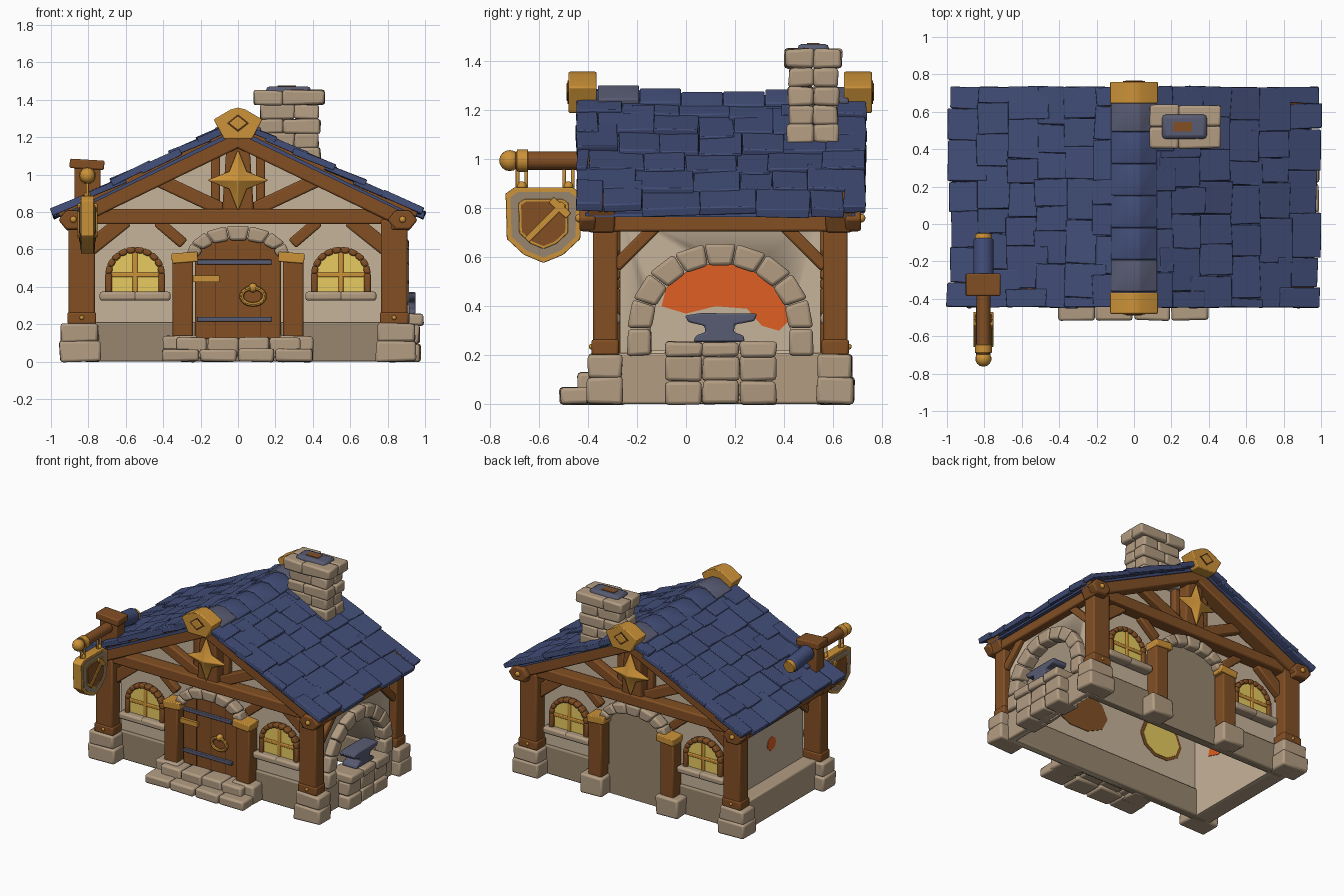
import bpy, bmesh, math, random
from mathutils import Matrix, Vector, Euler

random.seed(4)
cube = bpy.data.objects.get("Cube")
if cube:
    bpy.data.objects.remove(cube)


def material(name, *rgb):
    lin = [((c / 255 + 0.055) / 1.055) ** 2.4 for c in rgb] + [1]
    m = bpy.data.materials.new(name)
    m.use_nodes = True
    m.diffuse_color = lin
    node = next(n for n in m.node_tree.nodes if n.type == 'BSDF_PRINCIPLED')
    node.inputs["Base Color"].default_value = lin
    node.inputs["Roughness"].default_value = 0.8
    return m


BLUE = material("roof blue", 66, 78, 120)
WOOD = material("wood", 130, 79, 36)
GOLD = material("gold", 204, 146, 56)
STONE = material("stone", 178, 156, 130)
BASE = material("foundation", 152, 134, 110)
PLASTER = material("plaster", 198, 179, 154)
IRON = material("iron", 88, 91, 114)
EMBER = material("ember", 224, 94, 34)
GLOW = material("window glow", 250, 220, 104)
DARK = material("dark wood", 98, 58, 28)


# Shape helpers: each adds geometry to a bmesh
def box(bm, lo, hi, rot=(0, 0, 0), wob=0.0):
    lo, hi = Vector(lo), Vector(hi)
    mat = Matrix.LocRotScale((lo + hi) / 2, Euler(rot), hi - lo)
    for v in bmesh.ops.create_cube(bm, size=1, matrix=mat)["verts"]:
        v.co += Vector([random.uniform(-wob, wob) for _ in range(3)])


def prism(bm, pts, lo, hi, axis='y'):
    place = (lambda u, v, t: (u, t, v)) if axis == 'y' else (lambda u, v, t: (t, u, v))
    a, b = [[bm.verts.new(place(u, v, t)) for u, v in pts] for t in (lo, hi)]
    bm.faces.new(a)
    bm.faces.new(b)
    for i in range(len(a)):
        j = (i + 1) % len(a)
        bm.faces.new((a[i], a[j], b[j], b[i]))


def beam(bm, p, q, w, lo, hi, axis='y'):
    p, q = Vector(p), Vector(q)
    d = (q - p).normalized() * w / 2
    n = Vector((-d.y, d.x))
    prism(bm, [p + n, q + n, q - n, p - n], lo, hi, axis)


def rod(bm, p, q, r, seg=14):
    p, q = Vector(p), Vector(q)
    rot = (q - p).to_track_quat('Z', 'Y').to_matrix().to_4x4()
    bmesh.ops.create_cone(bm, cap_ends=True, segments=seg, radius1=r, radius2=r,
                          depth=(q - p).length, matrix=Matrix.Translation((p + q) / 2) @ rot)


def ball(bm, loc, r):
    bmesh.ops.create_uvsphere(bm, u_segments=14, v_segments=8, radius=r, matrix=Matrix.Translation(loc))


def oval(u, v, a, h, n=10):
    return [(u + a * math.cos(math.tau * i / n), v + h * math.sin(math.tau * i / n)) for i in range(n)]


def arch(c, half, z0, spring, rise, n=14):
    return [(c + half, z0)] + [(c + half * math.cos(math.pi * i / n), spring + rise * math.sin(math.pi * i / n))
                               for i in range(n + 1)] + [(c - half, z0)]


def ring(bm, c, spring, inner, outer, n, lo, hi, axis='y', gap=0.0):
    for i in range(n):
        t0, t1 = math.pi * i / n + gap, math.pi * (i + 1) / n - gap
        prism(bm, [(c + a * math.cos(t), spring + h * math.sin(t))
                   for (a, h), t in ((inner, t0), (outer, t0), (outer, t1), (inner, t1))], lo, hi, axis)


def finish(name, bm, mat, bevel=0.01):
    bmesh.ops.recalc_face_normals(bm, faces=bm.faces)
    me = bpy.data.meshes.new(name)
    bm.to_mesh(me)
    bm.free()
    ob = bpy.data.objects.new(name, me)
    bpy.context.collection.objects.link(ob)
    me.materials.append(mat)
    bpy.ops.object.select_all(action='DESELECT')
    ob.select_set(True)
    bpy.context.view_layer.objects.active = ob
    bpy.ops.object.shade_smooth_by_angle(angle=math.radians(40 if bevel else 25))
    if bevel:
        mod = ob.modifiers.new("soft edges", 'BEVEL')
        mod.width, mod.segments, mod.limit_method = bevel, 2, 'ANGLE'
    return ob


def build(name, mat, fn, bevel=0.01):
    bm = bmesh.new()
    fn(bm)
    return finish(name, bm, mat, bevel)


MID = 0.14   # depth of the house centre line


# Hollow plaster body with a forge opening cut in the right wall
def house(l, r, e, z0, top):
    return lambda bm: prism(bm, [(l, z0), (r, z0), (r, top - r / 2), (0, top), (l, top + l / 2)],
                            MID - e, MID + e)


body = build("plaster_walls", PLASTER, house(-0.77, 0.86, 0.41, 0.0, 1.22), 0)
cutters = [build("inside_cutter", PLASTER, house(-0.74, 0.83, 0.385, -0.1, 1.17), 0),
           build("forge_cutter", PLASTER,
                 lambda bm: prism(bm, arch(MID, 0.285, 0.22, 0.3, 0.275), 0.7, 1.0, 'x'), 0)]
bpy.context.view_layer.objects.active = body
for c in cutters:
    mod = body.modifiers.new("cut", 'BOOLEAN')
    mod.operation, mod.solver, mod.object = 'DIFFERENCE', 'EXACT', c
    bpy.ops.object.modifier_apply(modifier=mod.name)
    bpy.data.objects.remove(c)

# Colour patches on the inner walls and the glow on the left wall
glow_shape = [(-0.1, 0.4), (0, 0.37), (0.12, 0.4), (0.25, 0.39), (0.31, 0.32), (0.38, 0.3), (0.42, 0.34),
              (0.42, 0.45), (0.36, 0.53), (0.28, 0.58), (0.1, 0.58), (0, 0.55), (-0.08, 0.48)]
build("forge_glow", EMBER, lambda bm: prism(bm, glow_shape, -0.742, -0.735, 'x'), 0)
build("wall_glow", EMBER, lambda bm: prism(bm, oval(0.1, 0.45, 0.05, 0.05), -0.774, -0.768, 'x'), 0)
build("inner_door_patch", WOOD, lambda bm: [prism(bm, oval(0.28, 0.46, 0.25, 0.16), -0.247, -0.24),
                                            prism(bm, oval(-0.44, 0.48, 0.18, 0.15), -0.247, -0.242)], 0)
build("inner_window_patch", GLOW, lambda bm: prism(bm, oval(-0.44, 0.48, 0.155, 0.13), -0.247, -0.238), 0)

# Foundation walls
bm = bmesh.new()
for s in (-1, 1):
    y = MID + s * 0.4
    box(bm, (-0.85, y - 0.03, 0), (0.85, y + 0.03, 0.21))
finish("foundation_walls", bm, BASE)
bm = bmesh.new()
for a, b in ((-0.88, -0.75), (0.83, 0.885)):
    box(bm, (a, -0.29, 0), (b, 0.57, 0.21))
finish("side_foundations", bm, STONE)

# Front and back get the same timber frame, windows and ornaments
for side, end in ((-1, "front"), (1, "back")):
    def Y(d, s=side):
        return MID + s * (0.41 + d)

    wood, stone, gold, glow, dark = [bmesh.new() for _ in range(5)]
    box(wood, (-0.9, min(Y(0), Y(0.1)), 0.735), (0.9, max(Y(0), Y(0.1)), 0.815))
    prism(wood, [(-0.085, 0.8), (0.085, 0.8), (0.06, 1.18), (-0.06, 1.18)], Y(0), Y(0.09))
    for s in (-1, 1):
        beam(wood, (s * 0.94, 0.75), (0, 1.205), 0.115, Y(0.02), Y(0.13))
        beam(wood, (s * 0.08, 0.81), (s * 0.42, 0.97), 0.075, Y(0), Y(0.06))
        beam(wood, (s * 0.12, 0.8), (s * 0.12, 1.12), 0.05, Y(0), Y(0.05))
        beam(wood, (s * 0.8, 0.6), (s * 0.6, 0.76), 0.085, Y(0), Y(0.06))
        beam(wood, (s * 0.29, 0.63), (s * 0.43, 0.75), 0.06, Y(0), Y(0.05))
        # Corner post, collar and beam end
        ym = Y(0.06)
        box(wood, (s * 0.835 - 0.07, ym - 0.05, 0.19), (s * 0.835 + 0.07, ym + 0.05, 0.76))
        box(wood, (s * 0.835 - 0.077, ym - 0.056, 0.2), (s * 0.835 + 0.077, ym + 0.056, 0.265))
        prism(wood, oval(s * 0.88, 0.757, 0.08, 0.058, 6), Y(0.1), Y(0.165))
        ball(gold, (s * 0.88, Y(0.165), 0.76), 0.018)
        ball(gold, (s * 0.835, Y(0.115), 0.235), 0.012)
        for z0, z1, g in ((0, 0.11, 0.008), (0.105, 0.205, 0)):
            box(stone, (s * 0.845 - 0.1 - g, ym - 0.068 - g, z0), (s * 0.845 + 0.1 + g, ym + 0.068 + g, z1), wob=0.005)
        # Doorway post
        ym = Y(0.05)
        box(wood, (s * 0.295 - 0.055, ym - 0.05, 0.13), (s * 0.295 + 0.055, ym + 0.05, 0.54))
        box(gold, (s * 0.285 - 0.07, ym - 0.06, 0.53), (s * 0.285 + 0.07, ym + 0.06, 0.583), (0, s * 0.08, 0))
        box(stone, (s * 0.31 - 0.09, ym - 0.075, 0), (s * 0.31 + 0.09, ym + 0.075, 0.14), wob=0.005)
        # Window
        x = s * 0.55
        prism(glow, arch(x, 0.135, 0.37, 0.47, 0.12), Y(0), Y(0.03))
        ring(wood, x, 0.47, (0.125, 0.112), (0.16, 0.145), 10, Y(0), Y(0.05))
        for t in (-1, 1):
            beam(wood, (x + t * 0.1425, 0.36), (x + t * 0.1425, 0.475), 0.035, Y(0), Y(0.05))
        beam(gold, (x, 0.36), (x, 0.59), 0.026, Y(0.01), Y(0.038))
        beam(gold, (x - 0.13, 0.465), (x + 0.13, 0.465), 0.026, Y(0.01), Y(0.038))
        for t in (-0.09, 0.09):
            beam(stone, (x + t - 0.1, 0.35), (x + t + 0.1, 0.35), 0.048, Y(0), Y(0.08))
    ring(stone, 0, 0.56, (0.21, 0.09), (0.28, 0.17), 7, Y(0), Y(0.085), gap=0.008)

    # Gable star with raised centre
    tip = gold.verts.new((0, Y(0.15), 0.97))
    rim = [gold.verts.new((r * math.sin(i * math.pi / 4), Y(0.1), 0.97 + r * math.cos(i * math.pi / 4)))
           for i in range(8) for r in ((0.175, 0.07)[i % 2],)]
    for i in range(8):
        gold.faces.new((tip, rim[i], rim[(i + 1) % 8]))
    gold.faces.new(rim)
    # Ridge ornament
    prism(gold, [(-0.13, 1.295), (-0.04, 1.348), (0, 1.358), (0.04, 1.348), (0.13, 1.295), (0.075, 1.19),
                 (-0.075, 1.19)], Y(0.095), Y(0.21))
    for bmx, r, d in ((dark, 0.06, 0.214), (gold, 0.05, 0.218)):
        prism(bmx, oval(0, 1.275, r, r * 0.8, 4), Y(0.2), Y(d))
    finish(end + "_timber_frame", wood, WOOD)
    finish(end + "_stonework", stone, STONE, 0.014)
    finish(end + "_gold_trim", gold, GOLD, 0.006)
    finish(end + "_window_panes", glow, GLOW, 0)
    finish(end + "_ornament_diamond", dark, DARK, 0)

# Front door and closed back archway
build("front_door", WOOD, lambda bm: prism(bm, arch(0, 0.23, 0.12, 0.56, 0.1), -0.27, -0.315))
build("back_archway", BASE, lambda bm: prism(bm, arch(0, 0.23, 0.0, 0.56, 0.1), 0.54, 0.575), 0)
build("door_plank_gaps", DARK, lambda bm: [box(bm, (x - 0.003, -0.317, 0.13), (x + 0.003, -0.31, 0.63))
                                           for x in (-0.12, 0, 0.12)], 0)
build("door_iron_straps", IRON, lambda bm: [box(bm, (-0.22, -0.335, z), (0.18, -0.31, z + 0.025))
                                            for z in (0.52, 0.215)], 0.004)
bm = bmesh.new()
box(bm, (-0.24, -0.335, 0.425), (-0.1, -0.31, 0.46))
ball(bm, (0.08, -0.325, 0.395), 0.025)
for i in range(14):
    t, u = [k * math.tau / 14 for k in (i, i + 1)]
    rod(bm, (0.08 + 0.062 * math.cos(t), -0.335, 0.35 + 0.045 * math.sin(t)),
        (0.08 + 0.062 * math.cos(u), -0.335, 0.35 + 0.045 * math.sin(u)), 0.012, 8)
finish("door_handle_and_hinge", bm, GOLD, 0)

# Front steps
bm = bmesh.new()
for i in range(4):
    box(bm, (-0.405 + i * 0.202, -0.515, 0), (-0.21 + i * 0.202, -0.36, 0.068), wob=0.005)
    box(bm, (-0.33 + i * 0.167, -0.44, 0.02), (-0.168 + i * 0.167, -0.27, 0.13), wob=0.005)
finish("front_steps", bm, STONE, 0.014)

# Side beams and side braces
bm = bmesh.new()
for s, wall in ((-1, -0.77), (1, 0.86)):
    box(bm, (s * 0.87 - 0.05, -0.43, 0.705), (s * 0.87 + 0.05, 0.71, 0.775))
    for t in (-1, 1):
        beam(bm, (MID + t * 0.43, 0.56), (MID + t * 0.26, 0.73), 0.05, wall, wall + s * 0.04, 'x')
finish("side_beams", bm, WOOD)

# Forge: stone arch, counter and anvil
bm = bmesh.new()
ring(bm, MID, 0.31, (0.28, 0.26), (0.38, 0.35), 9, 0.82, 0.915, 'x', 0.006)
for t in (-1, 1):
    box(bm, (0.82, MID + t * 0.33 - 0.048, 0.2), (0.915, MID + t * 0.33 + 0.048, 0.305), wob=0.004)
finish("forge_arch", bm, STONE, 0.014)
bm = bmesh.new()
for i in range(3):
    for z0, z1, x in ((0, 0.095, 0.975), (0.095, 0.195, 0.97), (0.193, 0.255, 0.99)):
        box(bm, (0.8, -0.085 + i * 0.152, z0), (x, 0.066 + i * 0.152, z1), wob=0.005)
finish("forge_counter", bm, STONE, 0.014)
build("anvil", IRON, lambda bm: prism(bm, [
    (0.03, 0.255), (0.24, 0.255), (0.235, 0.28), (0.195, 0.295), (0.2, 0.325), (0.28, 0.34), (0.29, 0.37),
    (0.06, 0.372), (-0.005, 0.362), (0.01, 0.335), (0.075, 0.32), (0.08, 0.295), (0.04, 0.28)],
    0.83, 0.95, 'x'), 0.008)

# Roof deck, overlapping tiles and ridge caps
build("roof_deck", BLUE, lambda bm: prism(bm, [(-0.95, 0.78), (0, 1.245), (0.95, 0.78), (0.95, 0.765),
                                               (0, 1.22), (-0.95, 0.765)], -0.41, 0.69), 0)
bm = bmesh.new()
for s in (-1, 1):
    for row in range(6):
        low = 0.205 + row * 0.156
        y = -0.445 - (0.09 if row % 2 else 0)
        while y < 0.7:
            w = random.uniform(0.13, 0.24)
            a, b = max(y, -0.445), min(y + w, 0.735)
            if b > 0.66:
                b = 0.735
            x = low - 0.105 + random.uniform(-0.015, 0.01)
            sag = 0.02 * (1 - ((y - MID) / 0.6) ** 2)
            z = 1.277 - x * 0.488 - sag + random.uniform(-0.005, 0.005)
            tilt = math.radians(23 + random.uniform(-2, 2))
            box(bm, (s * x - 0.118, a, z - 0.018), (s * x + 0.118, b - 0.002, z + 0.018),
                (random.uniform(-0.04, 0.04), s * tilt, random.uniform(-0.03, 0.03)), 0.005)
            y = 1 if b == 0.735 else y + w
finish("roof_tiles", bm, BLUE, 0.005)
caps, ends = bmesh.new(), bmesh.new()
for i in range(6):
    y = -0.36 + i * 0.171
    z = 1.3 - 0.022 * (1 - ((i - 2.5) / 2.5) ** 2) + random.uniform(-0.004, 0.004)
    prism(ends if i in (0, 5) else caps, [(-0.125, z - 0.055), (-0.03, z), (0.03, z), (0.125, z - 0.055),
                                          (0.115, z - 0.09), (-0.115, z - 0.09)], y, y + 0.168)
finish("ridge_caps", caps, BLUE, 0.006)
finish("ridge_end_caps", ends, IRON, 0.006)

# Chimney
bm = bmesh.new()
for i in range(5):
    hx, hy = (0.19, 0.115) if i == 4 else (0.165 - 0.01 * (i % 2), 0.105 - 0.006 * (i % 2))
    split = 0.27 + (0.03 if i % 2 else -0.03)
    z = 1.065 + i * 0.077
    for a, b in ((0.275 - hx, split), (split, 0.275 + hx)):
        for c, d in ((0.52 - hy, 0.52), (0.52, 0.52 + hy)):
            box(bm, (a, c, z), (b, d, z + 0.078), wob=0.005)
finish("chimney", bm, STONE, 0.013)
build("chimney_pot", IRON, lambda bm: box(bm, (0.15, 0.455, 1.4), (0.39, 0.585, 1.472)), 0.02)
build("chimney_flue", WOOD, lambda bm: box(bm, (0.21, 0.495, 1.47), (0.31, 0.545, 1.476)), 0)

# Hanging sign: bracket, pole, rings and shield
bm = bmesh.new()
box(bm, (-0.875, -0.375, 0.82), (-0.735, -0.275, 1.05))
box(bm, (-0.9, -0.385, 1.03), (-0.715, -0.265, 1.08), (0, 0.06, 0))
rod(bm, (-0.805, -0.7, 0.995), (-0.805, -0.27, 0.995), 0.038)
finish("sign_bracket", bm, WOOD, 0.008)
build("sign_pole_tail", BLUE, lambda bm: rod(bm, (-0.805, -0.28, 0.995), (-0.805, -0.08, 0.97), 0.055), 0.01)
bm = bmesh.new()
ball(bm, (-0.805, -0.72, 0.995), 0.043)
rod(bm, (-0.805, -0.69, 0.995), (-0.805, -0.645, 0.995), 0.046)
rod(bm, (-0.805, -0.085, 0.97), (-0.805, -0.055, 0.965), 0.045)
for y in (-0.67, -0.48):
    for t in (-0.018, 0.018):
        rod(bm, (-0.805, y + t, 0.87), (-0.805, y + t, 0.96), 0.008, 8)
    ball(bm, (-0.805, y, 0.89), 0.02)


def shield(k):
    return [(-0.582 + u * k, 0.745 + v * k) for u, v in (
        (-0.155, 0.115), (-0.12, 0.14), (0.12, 0.14), (0.155, 0.115), (0.15, -0.07), (0.08, -0.135),
        (0, -0.168), (-0.08, -0.135), (-0.15, -0.07))]


prism(bm, shield(1), -0.84, -0.77, 'x')
prism(bm, shield(0.66), -0.847, -0.763, 'x')
beam(bm, (-0.65, 0.67), (-0.5, 0.82), 0.024, -0.858, -0.752, 'x')
beam(bm, (-0.55, 0.835), (-0.48, 0.77), 0.03, -0.858, -0.752, 'x')
finish("sign_gold_frame", bm, GOLD, 0.004)
build("sign_face", BASE, lambda bm: prism(bm, shield(0.87), -0.844, -0.766, 'x'), 0)
build("sign_inner_shield", WOOD, lambda bm: prism(bm, shield(0.59), -0.851, -0.759, 'x'), 0)
